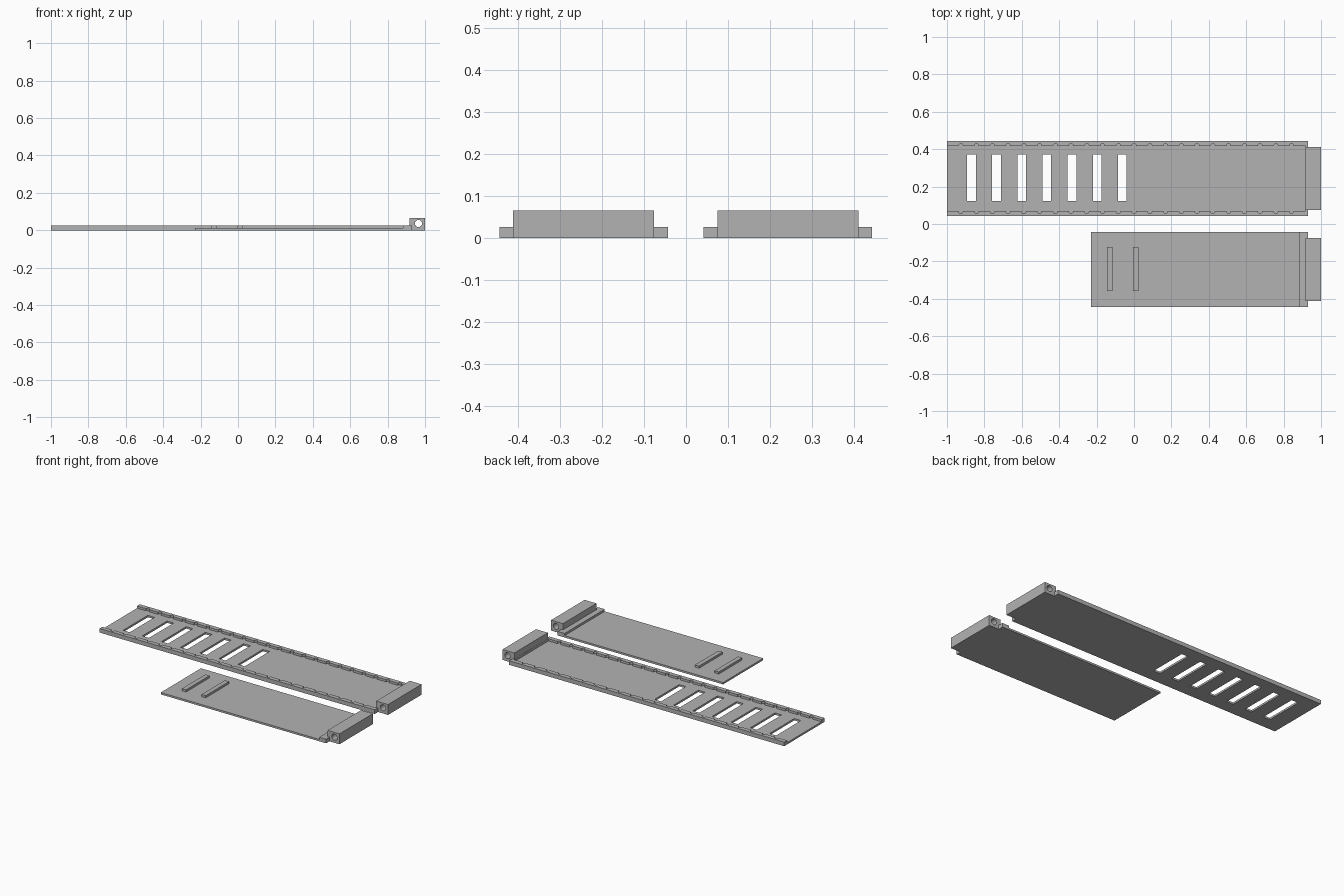
import bpy, bmesh
from math import pi, sin, cos
from mathutils import Matrix

cube = bpy.data.objects.get("Cube")
if cube:
    bpy.data.objects.remove(cube)

grey = bpy.data.materials.new("plain grey")
grey.use_nodes = True
COLOUR = (0.45, 0.45, 0.45, 1)
grey.diffuse_color = COLOUR
grey.node_tree.nodes["Principled BSDF"].inputs["Base Color"].default_value = COLOUR

PLATE, RIM = 0.012, 0.026      # plate and rim heights
HALF, BLOCK_HALF = 0.201, 0.168
BLOCK_X, EAR_X = 0.917, 0.93
BLOCK_TOP = 0.066


def rect(x0, x1, y0, y1):
    return [(x0, y0), (x1, y0), (x1, y1), (x0, y1)]


def arc(cx, cy, r, start, end, n):
    angles = [start + (end - start) * i / n for i in range(n + 1)]
    return [(cx + r * cos(a), cy + r * sin(a)) for a in angles]


def slab(name, outlines, low, high, matrix):
    """Extrude a flat outline, with further outlines as holes."""
    curve = bpy.data.curves.new(name, 'CURVE')
    curve.dimensions = '2D'
    curve.fill_mode = 'BOTH'
    curve.extrude = (high - low) / 2
    for outline in outlines:
        spline = curve.splines.new('POLY')
        spline.points.add(len(outline) - 1)
        for point, (u, v) in zip(spline.points, outline):
            point.co = (u, v, 0, 1)
        spline.use_cyclic_u = True
    temp = bpy.data.objects.new(name, curve)
    mesh = bpy.data.meshes.new_from_object(temp)
    bpy.data.objects.remove(temp)
    bpy.data.curves.remove(curve)
    bm = bmesh.new()
    bm.from_mesh(mesh)
    bmesh.ops.remove_doubles(bm, verts=bm.verts, dist=1e-5)
    bmesh.ops.transform(bm, verts=bm.verts,
                        matrix=matrix @ Matrix.Translation((0, 0, (low + high) / 2)))
    bmesh.ops.recalc_face_normals(bm, faces=bm.faces)
    for face in bm.faces:
        face.smooth = False
    bm.to_mesh(mesh)
    bm.free()
    mesh.materials.clear()
    mesh.materials.append(grey)
    obj = bpy.data.objects.new(name, mesh)
    bpy.context.collection.objects.link(obj)
    return obj


def eared(x0):
    """Full-width outline whose end wraps around the hinge block."""
    side = [(x0, HALF), (EAR_X, HALF), (EAR_X, BLOCK_HALF), (BLOCK_X, BLOCK_HALF)]
    return side + [(x, -y) for x, y in reversed(side)]


def leaf(prefix, x0, lip_x, place, holes=()):
    """Plate, raised end lip and drilled hinge block."""
    slab(prefix + "_plate", [eared(x0), *holes], 0, PLATE, place)
    slab(prefix + "_end_lip", [eared(lip_x)], PLATE, RIM, place)
    hole = arc(0.965, 0.036, 0.019, 0, 2 * pi, 24)[:-1]
    slab(prefix + "_hinge_block", [rect(BLOCK_X, 1, 0, BLOCK_TOP), hole],
         -BLOCK_HALF, BLOCK_HALF, place @ Matrix.Rotation(pi / 2, 4, 'X'))


# Long slotted leaf
long_place = Matrix.Translation((0, 0.243, 0))
slots = [rect(x, x + 0.047, -0.119, 0.129)
         for x in [-0.893 + 0.1345 * i for i in range(7)]]
leaf("long", -1, BLOCK_X - 0.001, long_place, slots)

# Rails with rounded notches along the inner edge
INNER = 0.173
rail = [(BLOCK_X - 0.001, HALF), (-1, HALF), (-1, INNER)]
for i in range(22):
    rail += arc(-0.926 + 0.0842 * i, INNER + 0.003, 0.011, pi, 0, 8)
    rail[-9:-9] = [(rail[-9][0], INNER)]
    rail.append((rail[-1][0], INNER))
rail.append((BLOCK_X - 0.001, INNER))
slab("back_rail", [rail], PLATE, RIM, long_place)
slab("front_rail", [[(x, -y) for x, y in rail]], PLATE, RIM, long_place)

# Short leaf with two locating bars
short_place = Matrix.Translation((0, -0.244, 0))
leaf("short", -0.23, 0.882, short_place)
for name, x in (("outer_bar", -0.144), ("inner_bar", -0.006)):
    slab(name, [rect(x, x + 0.029, -0.113, 0.122)], PLATE, RIM, short_place)
